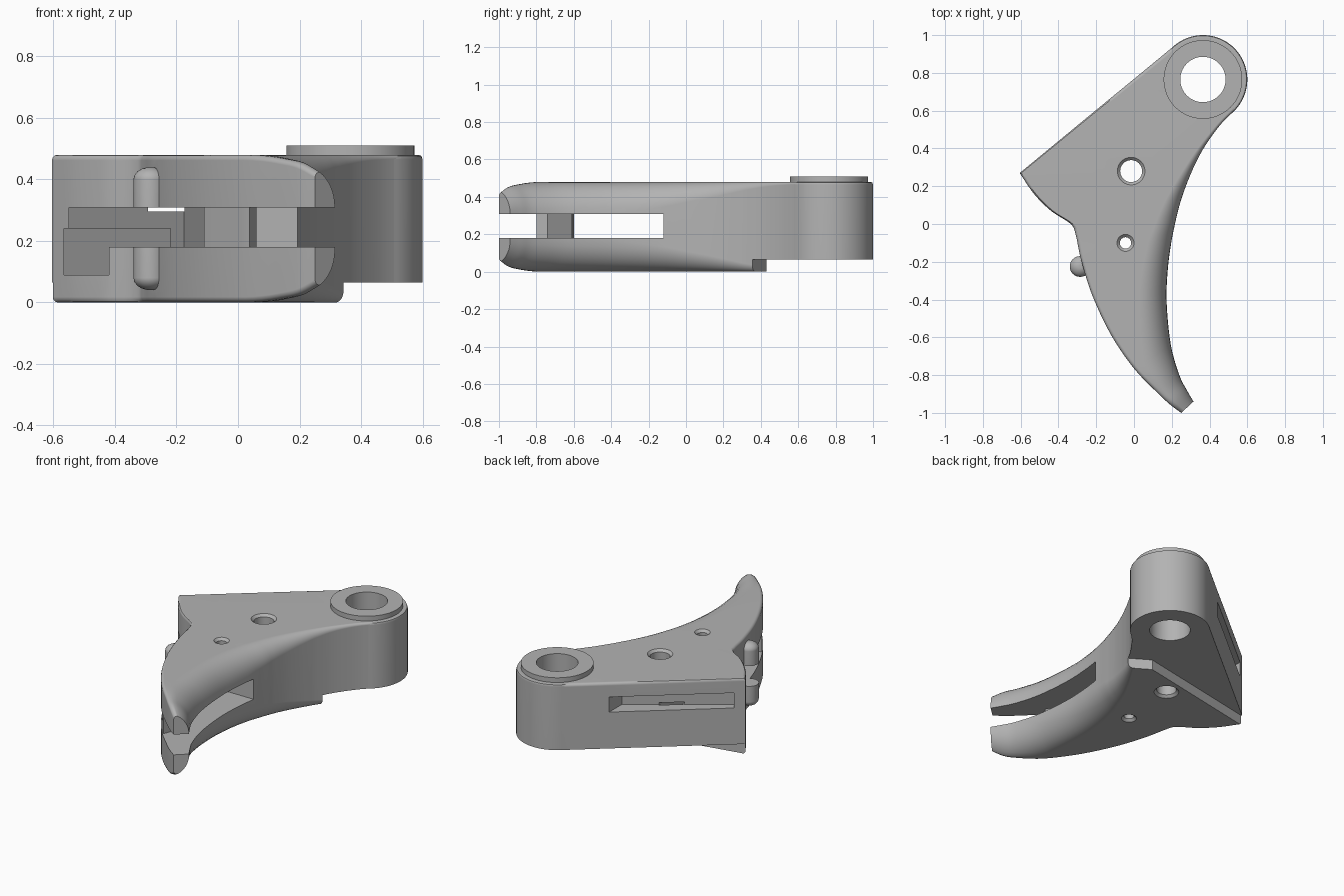
import bpy, bmesh, math
from mathutils import Vector

cube = bpy.data.objects.get("Cube")
if cube:
    bpy.data.objects.remove(cube)

metal = bpy.data.materials.new("satin_grey")
metal.use_nodes = True
GREY = (0.45, 0.45, 0.45, 1)
metal.diffuse_color = GREY
metal.node_tree.nodes["Principled BSDF"].inputs["Base Color"].default_value = GREY

MID = 0.24             # middle height of the lever
PIVOT = (0.365, 0.765)


def finish(name, bm):
    bmesh.ops.recalc_face_normals(bm, faces=bm.faces)
    mesh = bpy.data.meshes.new(name)
    bm.to_mesh(mesh)
    bm.free()
    mesh.materials.append(metal)
    obj = bpy.data.objects.new(name, mesh)
    bpy.context.collection.objects.link(obj)
    return obj


def prism(name, points, z0, z1):
    bm = bmesh.new()
    face = bm.faces.new([bm.verts.new((x, y, z0)) for x, y in points])
    grown = bmesh.ops.extrude_face_region(bm, geom=[face])["geom"]
    for v in grown:
        if isinstance(v, bmesh.types.BMVert):
            v.co.z = z1
    return finish(name, bm)


def turned(name, centre, profile, segments=64):
    """Closed solid of revolution from (radius, z) rings."""
    bm = bmesh.new()
    rings = []
    for r, z in profile:
        angles = [2 * math.pi * i / segments for i in range(segments)]
        rings.append([bm.verts.new((centre[0] + r * math.cos(a),
                                    centre[1] + r * math.sin(a), z)) for a in angles])
    for a, b in zip(rings, rings[1:]):
        for i in range(segments):
            j = (i + 1) % segments
            bm.faces.new((a[i], a[j], b[j], b[i]))
    bm.faces.new(rings[0])
    bm.faces.new(rings[-1])
    return finish(name, bm)


def combine(target, other, operation):
    mod = target.modifiers.new("combine", "BOOLEAN")
    mod.operation = operation
    mod.solver = "EXACT"
    mod.object = other
    bpy.context.view_layer.objects.active = target
    bpy.ops.object.modifier_apply(modifier=mod.name)
    bpy.data.objects.remove(other)


def smooth_rows(rows, steps):
    """Catmull-Rom interpolation through rows of values."""
    rows = [Vector(r) for r in rows]
    padded = [2 * rows[0] - rows[1]] + rows + [2 * rows[-1] - rows[-2]]
    out = []
    for a, b, c, d in zip(padded, padded[1:], padded[2:], padded[3:]):
        for k in range(steps):
            t = k / steps
            out.append(0.5 * (2 * b + (c - a) * t + (2 * a - 5 * b + 4 * c - d) * t * t
                              + (3 * b - a - 3 * c + d) * t ** 3))
    return out + [rows[-1]]


def section(row):
    """Cross-section from the rounded front edge to the rear edge."""
    bx, by, fx, fy, r, h = row
    front, back = Vector((fx, fy)), Vector((bx, by))
    width = (back - front).length
    along = (back - front) / width
    r = max(r, 0.012)
    sweep = math.acos(max(0, 1 - 0.75 * width / r))
    upper = []
    for i in range(9):
        a = sweep * i / 8
        upper.append((r * (1 - math.cos(a)), h - r + r * math.sin(a)))
    top = upper[-1][1]
    small = 0.018
    for i in range(4):
        a = math.pi / 2 * i / 3
        upper.append((width - small + small * math.sin(a), top - small + small * math.cos(a)))
    loop = upper + [(d, -z) for d, z in reversed(upper)]
    return [(*(front + along * d), MID + z) for d, z in loop]


# Curved lever: rear x, y, front x, y, front rounding, half height
finger = [
    (0.25, -1.0, 0.315, -0.94, 0.13, 0.20),
    (0.19, -0.955, 0.28, -0.88, 0.155, 0.23),
    (0.12, -0.89, 0.24, -0.80, 0.17, 0.24),
    (0.0, -0.765, 0.195, -0.64, 0.17, 0.24),
    (-0.12, -0.59, 0.173, -0.42, 0.165, 0.24),
    (-0.22, -0.38, 0.178, -0.25, 0.15, 0.24),
    (-0.28, -0.19, 0.197, -0.10, 0.13, 0.24),
    (-0.308, -0.06, 0.217, 0.0, 0.11, 0.24),
    (-0.335, 0.0, 0.228, 0.05, 0.10, 0.24),
    (-0.44, 0.07, 0.25, 0.13, 0.085, 0.24),
    (-0.53, 0.16, 0.282, 0.22, 0.065, 0.24),
    (-0.605, 0.27, 0.32, 0.31, 0.045, 0.24),
]
shoulder = [
    finger[-1],
    (-0.40, 0.439, 0.365, 0.395, 0.03, 0.24),
    (-0.195, 0.608, 0.415, 0.47, 0.02, 0.24),
    (0.01, 0.776, 0.47, 0.54, 0.015, 0.24),
    (0.215, 0.945, 0.53, 0.60, 0.012, 0.24),
]
bm = bmesh.new()
loops = [[bm.verts.new(p) for p in section(row)]
         for row in smooth_rows(finger, 5)[:-1] + smooth_rows(shoulder, 4)]
for a, b in zip(loops, loops[1:]):
    n = len(a)
    for i in range(n):
        j = (i + 1) % n
        bm.faces.new((a[i], a[j], b[j], b[i]))
bm.faces.new(loops[0])
bm.faces.new(loops[-1])
body = finish("lever_body", bm)

# Pivot boss and the rounded stop rib on the rear edge
combine(body, turned("boss", PIVOT, [(0.225, 0.0), (0.235, 0.01), (0.235, 0.465),
                                     (0.231, 0.476), (0.222, 0.48)], 96), "UNION")
rib = [(0.055 * math.cos(a), 0.40 + 0.04 * math.sin(a))
       for a in [math.radians(d) for d in (0, 20, 40, 60, 80)]]
rib = [(r, 2 * MID - z) for r, z in reversed(rib)] + rib
combine(body, turned("rib", (-0.285, -0.225), rib, 32), "UNION")

# Raised underside, blade slot, spring pocket and rear window
cuts = [
    ([(-0.75, 0.235), (-0.605, 0.265), (0.22, 0.43), (0.35, 0.35), (0.9, 0.01),
      (0.9, 1.2), (-0.75, 1.2)], -0.1, 0.065),
    ([(0.5, -0.12), (-0.1, -0.12), (-0.175, 0.53), (-0.55, 0.225), (-0.55, -1.3),
      (0.5, -1.3)], 0.18, 0.308),
    ([(-0.565, 0.24), (-0.22, 0.5), (-0.22, 0.3), (-0.42, 0.2), (-0.42, -0.2),
      (-0.565, -0.2)], 0.09, 0.24),
    ([(-0.555, 0.25), (0.0, 0.64), (0.0, 0.95), (-0.555, 0.5)], 0.295, 0.39),
]
for points, z0, z1 in cuts:
    combine(body, prism("cutter", points, z0, z1), "DIFFERENCE")

# Pin holes, countersunk on both faces, and the pivot bore
for centre, r, rim in [((-0.015, 0.28), 0.058, 0.073), ((-0.045, -0.10), 0.03, 0.045)]:
    depth = rim - r
    rings = [(rim, -0.1), (rim, 0), (r, depth), (r, 0.48 - depth), (rim, 0.48), (rim, 0.6)]
    combine(body, turned("cutter", centre, rings, 40), "DIFFERENCE")
combine(body, turned("cutter", PIVOT, [(0.12, -0.1), (0.12, 0.7)]), "DIFFERENCE")

# Washer on the pivot
washer = turned("pivot_washer", PIVOT, [(0.208, 0.475), (0.208, 0.51)], 96)
combine(washer, turned("cutter", PIVOT, [(0.12, 0.4), (0.12, 0.7)]), "DIFFERENCE")

# Web joining the two halves along the rear of the slot
web = prism("slot_web", [(-0.11, -0.60), (0.01, -0.77), (0.038, -0.80), (0.06, -0.74),
                         (-0.04, -0.61)], 0.175, 0.313)

for obj in (body, washer, web):
    bpy.ops.object.select_all(action="DESELECT")
    obj.select_set(True)
    bpy.context.view_layer.objects.active = obj
    bpy.ops.object.shade_smooth_by_angle(angle=math.radians(32))
    weighted = obj.modifiers.new("even_shading", "WEIGHTED_NORMAL")
    weighted.keep_sharp = True
